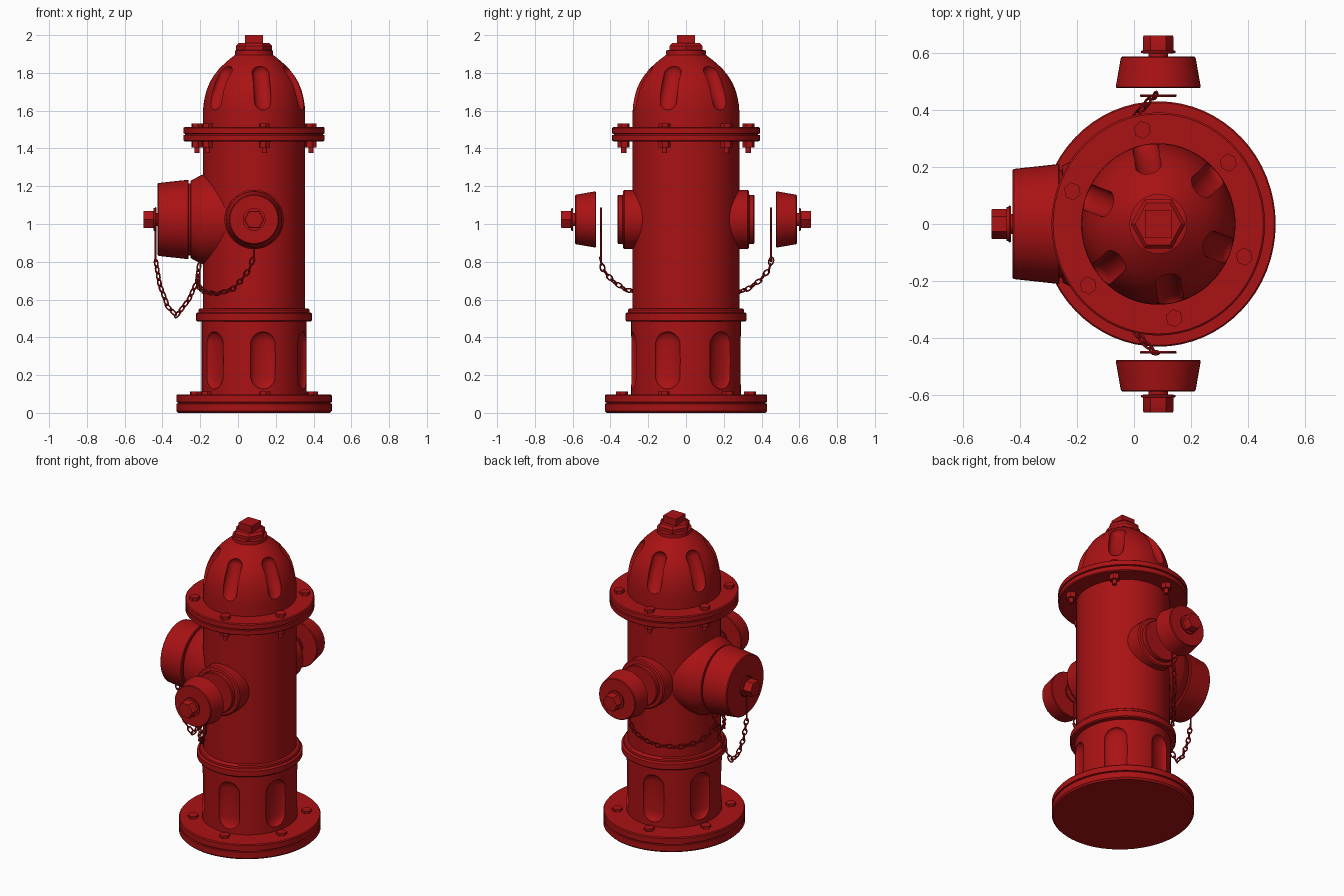
import bpy, bmesh
from math import radians, sin, cos, pi
from mathutils import Matrix, Vector

if "Cube" in bpy.data.objects:
    bpy.data.objects.remove(bpy.data.objects["Cube"])

red = bpy.data.materials.new("dark_red_paint")
red.use_nodes = True
red.diffuse_color = (0.40, 0.006, 0.007, 1)
red.node_tree.nodes["Principled BSDF"].inputs["Base Color"].default_value = red.diffuse_color

CX, AZ = 0.085, 1.024        # column axis x, outlet axis height
COLUMN = Matrix.Translation((CX, 0, 0)) @ Matrix.Diagonal((0.957, 1, 1, 1))
ANGLES = [radians(40 + 60 * k) for k in range(6)]


def finish(name, bm, cutter=None):
    """Turn a bmesh into a painted, smoothly shaded object."""
    bmesh.ops.recalc_face_normals(bm, faces=bm.faces)
    mesh = bpy.data.meshes.new(name)
    bm.to_mesh(mesh)
    bm.free()
    mesh.materials.append(red)
    ob = bpy.data.objects.new(name, mesh)
    bpy.context.collection.objects.link(ob)
    bpy.ops.object.select_all(action='DESELECT')
    ob.select_set(True)
    bpy.context.view_layer.objects.active = ob
    if cutter:
        cutter.hide_render = True
        mod = ob.modifiers.new("flutes", 'BOOLEAN')
        mod.operation, mod.solver, mod.object = 'DIFFERENCE', 'EXACT', cutter
        bpy.ops.object.modifier_apply(modifier=mod.name)
        bpy.data.objects.remove(cutter)
    bpy.ops.object.shade_smooth_by_angle(angle=radians(35))
    return ob


def add_lathe(bm, profile, n, matrix, phase=0.0):
    rings = [[bm.verts.new(matrix @ Vector((r * cos(phase + 2 * pi * i / n),
                                            r * sin(phase + 2 * pi * i / n), z)))
              for i in range(n)] for r, z in profile]
    for a, b in zip(rings, rings[1:]):
        for i in range(n):
            j = (i + 1) % n
            bm.faces.new((a[i], a[j], b[j], b[i]))
    bm.faces.new(rings[0][::-1])
    bm.faces.new(rings[-1])


def lathe(name, profile, n=64, matrix=COLUMN, phase=0.0, cutter=None):
    bm = bmesh.new()
    add_lathe(bm, profile, n, matrix, phase)
    return finish(name, bm, cutter)


def flute_cutter(radius, z, depth, width, straight, tilt):
    """Six flattened capsules around the column."""
    bm = bmesh.new()
    for a in ANGLES:
        made = bmesh.ops.create_uvsphere(bm, u_segments=28, v_segments=14, radius=1)["verts"]
        for v in made:
            s = (v.co.z > 0.01) - (v.co.z < -0.01)
            v.co = (v.co.x * depth, v.co.y * width, v.co.z * width + s * straight)
        m = (COLUMN @ Matrix.Rotation(a, 4, 'Z') @ Matrix.Translation((radius, 0, z))
             @ Matrix.Rotation(tilt, 4, 'Y'))
        bmesh.ops.transform(bm, matrix=m, verts=made)
    return finish("flute_cutter", bm)


def bolts(name, radius, pieces):
    """A ring of six bolts; each piece is (radius, bottom, top, sides)."""
    bm = bmesh.new()
    for a in ANGLES:
        at = COLUMN @ Matrix.Rotation(a, 4, 'Z') @ Matrix.Translation((radius, 0, 0))
        for r, low, high, n in pieces:
            add_lathe(bm, [(r, low), (r, high)], n, at)
    finish(name, bm)


# Column
lathe("base_flange", [(0.42, 0), (0.43, 0.01), (0.43, 0.048), (0.422, 0.05),
                      (0.422, 0.055), (0.43, 0.057), (0.43, 0.092), (0.425, 0.098)])
lathe("lower_barrel", [(0.29, 0.09), (0.29, 0.12), (0.29, 0.44), (0.29, 0.5)],
      cutter=flute_cutter(0.288, 0.278, 0.032, 0.072, 0.08, 0))
lathe("waist_ring", [(0.28, 0.482), (0.315, 0.484), (0.32, 0.49), (0.32, 0.525), (0.315, 0.53),
                     (0.307, 0.532), (0.307, 0.546), (0.3, 0.552), (0.28, 0.554)])
lathe("barrel", [(0.283, 0.53), (0.283, 1.46)])
lathe("top_flange", [(0.385, 1.438), (0.391, 1.443), (0.391, 1.47), (0.382, 1.472),
                     (0.382, 1.477), (0.391, 1.479), (0.391, 1.508), (0.385, 1.513)])
lathe("dome", [(0.283, 1.5), (0.283, 1.59), (0.28, 1.63), (0.273, 1.67), (0.262, 1.71),
               (0.245, 1.75), (0.223, 1.785), (0.195, 1.82), (0.163, 1.85), (0.13, 1.877),
               (0.105, 1.895), (0.103, 1.91)],
      cutter=flute_cutter(0.244, 1.722, 0.036, 0.048, 0.083, radians(-27)))
lathe("crown_washer", [(0.105, 1.9), (0.105, 1.918), (0.09, 1.922)])
lathe("crown_hex", [(0.1, 1.915), (0.1, 1.943), (0.085, 1.957)], 6)
lathe("crown_square_nut", [(0.069, 1.95), (0.069, 2.0)], 4, phase=pi / 4)

bolts("base_bolts", 0.345, [(0.032, 0.09, 0.114, 6)])
bolts("flange_bolts", 0.335, [(0.032, 1.505, 1.533, 6), (0.032, 1.405, 1.445, 6),
                              (0.014, 1.375, 1.41, 12)])


# Outlets and caps, each turned along its own axis
def outlet(prefix, direction, neck, cap, nut_start):
    m = (Matrix.Translation((CX, 0, AZ))
         @ Vector(direction).to_track_quat('Z', 'Y').to_matrix().to_4x4())
    lathe(prefix + "_outlet", neck, 48, m)
    lathe(prefix + "_cap", cap, 48, m)
    s = nut_start
    lathe(prefix + "_cap_washer", [(0.035, s - 0.005), (0.035, s + 0.01), (0.06, s + 0.012),
                                   (0.06, s + 0.02), (0.04, s + 0.022)], 32, m)
    lathe(prefix + "_cap_nut", [(0.053, s + 0.02), (0.053, s + 0.07), (0.05, s + 0.074)], 6, m)


SIDES = (("front", -1), ("back", 1))
for side, sy in SIDES:
    outlet(side, (0, sy, 0),
           [(0.157, 0.2), (0.157, 0.325), (0.15, 0.333), (0.13, 0.335), (0.13, 0.358), (0.125, 0.362)],
           [(0.145, 0.477), (0.149, 0.48), (0.131, 0.583), (0.127, 0.587)], 0.587)
outlet("side", (-1, 0, 0),
       [(0.24, 0.1), (0.24, 0.265), (0.232, 0.285), (0.205, 0.335), (0.19, 0.337), (0.19, 0.36)],
       [(0.205, 0.346), (0.21, 0.35), (0.193, 0.506), (0.188, 0.511)], 0.511)


# Chains and the wire rings they hang from
def add_torus(bm, matrix, rx, ry, wire, n=16, k=6):
    rings = []
    for i in range(n):
        a = 2 * pi * i / n
        rings.append([bm.verts.new(matrix @ Vector((
            cos(a) * (rx + wire * cos(2 * pi * j / k)),
            sin(a) * (ry + wire * cos(2 * pi * j / k)),
            wire * sin(2 * pi * j / k)))) for j in range(k)])
    for i in range(n):
        a, b = rings[i], rings[(i + 1) % n]
        for j in range(k):
            bm.faces.new((a[j], b[j], b[(j + 1) % k], a[(j + 1) % k]))


def chain(name, points, pitch=0.036):
    """Alternating links spaced evenly along a path."""
    pts = [Vector(p) for p in points]
    lengths = [(b - a).length for a, b in zip(pts, pts[1:])]
    count = round(sum(lengths) / pitch)
    bm = bmesh.new()
    for i in range(count):
        d = (i + 0.5) * sum(lengths) / count
        seg = 0
        while d > lengths[seg]:
            d -= lengths[seg]
            seg += 1
        axis = (pts[seg + 1] - pts[seg]).normalized()
        m = (Matrix.Translation(pts[seg] + axis * d) @ axis.to_track_quat('X', 'Z').to_matrix().to_4x4()
             @ Matrix.Rotation(radians(45 + 90 * (i % 2)), 4, 'X'))
        add_torus(bm, m, 0.022, 0.012, 0.0045)
    finish(name, bm)


def hanger(name, at, turn):
    """A thin ring with a straight wire tail."""
    m = Matrix.Translation(at)
    bm = bmesh.new()
    add_torus(bm, m @ turn, 0.06, 0.06, 0.005, 32)
    add_lathe(bm, [(0.005, -0.225), (0.005, -0.06)], 8, m)
    finish(name, bm)


for side, sy in SIDES:
    hanger(side + "_chain_ring", (CX, sy * 0.45, AZ), Matrix.Rotation(pi / 2, 4, 'X'))
    chain(side + "_chain", [(x, sy * y, z) for x, y, z in (
        (0.08, 0.455, 0.82), (0.06, 0.44, 0.76), (0.015, 0.39, 0.70), (-0.03, 0.325, 0.655),
        (-0.11, 0.235, 0.63), (-0.175, 0.14, 0.64), (-0.21, 0.05, 0.67), (-0.212, 0, 0.73))])
hanger("side_chain_ring", (-0.436, 0, AZ), Matrix.Rotation(pi / 2, 4, 'Y'))
chain("side_chain", [(-0.436, 0, 0.81), (-0.415, 0, 0.68), (-0.37, 0, 0.56), (-0.325, 0, 0.515),
                     (-0.26, 0, 0.60), (-0.215, 0, 0.70), (-0.205, 0, 0.79)])
